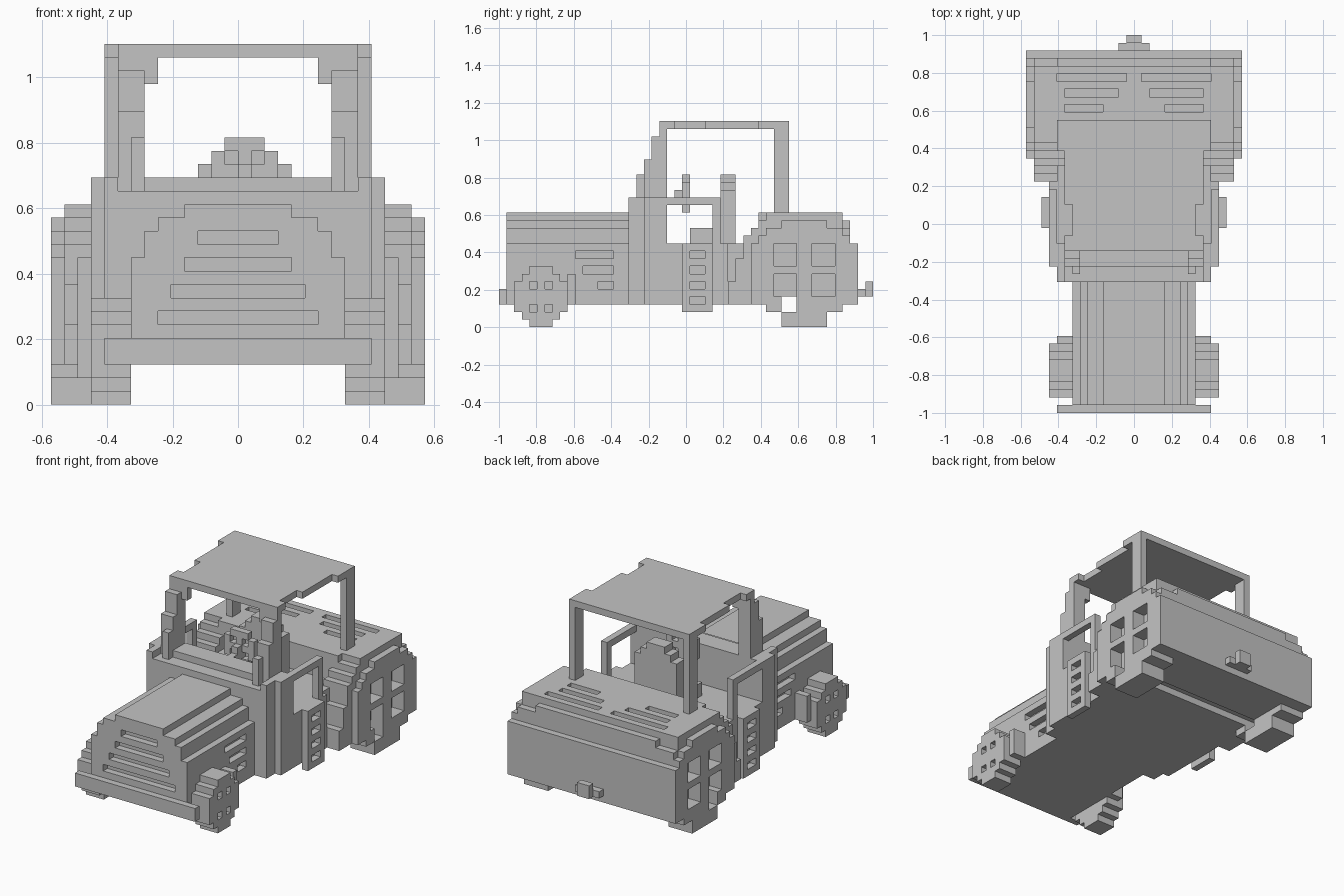
import bpy, bmesh, math
from mathutils import Vector

cube = bpy.data.objects.get("Cube")
if cube:
    bpy.data.objects.remove(cube, do_unlink=True)

V = 2 / 49                      # block size
GROUND = Vector((0, -1, 0))
BASE = Vector((0, -1, 3 * V))   # underside of the body

grey = bpy.data.materials.new("plain grey")
grey.use_nodes = True
COL = (0.55, 0.55, 0.55, 1)
grey.diffuse_color = COL
grey.node_tree.nodes["Principled BSDF"].inputs["Base Color"].default_value = COL


def cells(box):
    x0, x1, y0, y1, z0, z1 = box
    return {(x, y, z) for x in range(x0, x1) for y in range(y0, y1) for z in range(z0, z1)}


def part(name, adds, cuts=(), mirror=False, base=BASE):
    """Join block boxes (x0,x1,y0,y1,z0,z1), carve the cuts, keep only the outer skin."""
    solid = set().union(*map(cells, adds))
    for c in cuts:
        solid -= cells(c)
    if mirror:
        solid |= {(-1 - x, y, z) for x, y, z in solid}
    bm = bmesh.new()
    verts = {}

    def vert(p):
        if p not in verts:
            verts[p] = bm.verts.new(base + Vector(p) * V)
        return verts[p]

    for c in solid:
        for axis in range(3):
            for side in (0, 1):
                n = list(c)
                n[axis] += 2 * side - 1
                if tuple(n) in solid:
                    continue
                u, w = (axis + 1) % 3, (axis + 2) % 3
                loop = []
                for du, dw in ((0, 0), (1, 0), (1, 1), (0, 1)):
                    p = list(c)
                    p[axis] += side
                    p[u] += du
                    p[w] += dw
                    loop.append(vert(tuple(p)))
                bm.faces.new(loop if side else loop[::-1])
    bmesh.ops.dissolve_limit(bm, angle_limit=math.radians(1), verts=bm.verts, edges=bm.edges)
    me = bpy.data.meshes.new(name)
    bm.to_mesh(me)
    bm.free()
    me.materials.append(grey)
    ob = bpy.data.objects.new(name, me)
    bpy.context.collection.objects.link(ob)


def sym(half, y0, y1, z0, z1):
    return (-half, half, y0, y1, z0, z1)


def both(x0, x1, *rest):
    return [(x0, x1, *rest), (-x1, -x0, *rest)]


# Bumper
part("front_bumper", [sym(10, 0, 1, 0, 2)])

# Hood with stepped shoulders, grille slots and side vents
grille = [sym(h, 1, 2, z, z + 1) for h, z in ((3, 9), (4, 7), (5, 5), (6, 3))]
vents = []
for y, z in ((10, 6), (11, 4), (13, 2)):
    vents += both(7, 8, y, 15, z, z + 1)
part("hood", [sym(8, 1, 17, 0, 8), sym(7, 1, 17, 8, 10), sym(6, 1, 17, 10, 11),
              sym(4, 1, 17, 11, 12)], grille + vents)

# Firewall, dash and cab floor
part("cab_base", [sym(10, 17, 19, 0, 14), sym(11, 19, 22, 0, 14), sym(11, 22, 30, 0, 8)],
     [sym(9, 17, 19, 13, 14)])

# Rear body with stepped back edge, deck slots and an axle channel underneath
slots = []
for x0, x1, y in ((1, 10, 43), (2, 9, 41), (4, 9, 39)):
    slots += both(x0, x1, y, y + 1, 11, 12)
part("rear_body", [sym(10, 30, 47, 0, 8), sym(10, 34, 46, 8, 11), sym(10, 34, 45, 11, 12)],
     slots + [sym(10, 37, 39, 0, 1)])

# Rear fenders climbing in steps over the wheels
steps = ((30, 3), (31, 6), (32, 9), (33, 10), (34, 11))
fender = [(9, 13, y, y + 1, 0, top) for y, top in steps]
fender += [(10, 13, 35, 45, 10, 12), (10, 13, 45, 46, 8, 10), (10, 13, 46, 47, 0, 8)]
part("rear_fenders", fender, mirror=True)

# Door frames and slotted boarding steps
part("door_frames", [(10, 11, 22, 29, 8, 14)], [(10, 11, 22, 28, 8, 13)], mirror=True)
part("boarding_steps", [(11, 12, 24, 28, -1, 8)],
     [(11, 12, 25, 27, z, z + 1) for z in (0, 2, 4, 6)], mirror=True)

# Sloping windshield pillars with corner brackets, and rear pillars
part("windshield_pillars", [(7, 8, 18, 19, 13, 17), (7, 9, 19, 20, 14, 19),
                            (7, 9, 20, 21, 14, 22), (7, 9, 21, 22, 14, 23),
                            (6, 7, 21, 22, 21, 23)], mirror=True)
part("rear_pillars", [(9, 10, 36, 38, 12, 23)], mirror=True)

# Roof, narrowed in steps along its sides
part("roof", [sym(h, y0, y1, 23, 24)
              for h, y0, y1 in ((9, 21, 23), (8, 23, 27), (9, 27, 34), (10, 34, 38))])

# Seat with a stepped backrest
part("seat", [(-3, 4, 25, 29, 8, 10), (-3, 4, 29, 31, 8, 15), (-2, 3, 29, 31, 15, 16),
              (-1, 2, 29, 31, 16, 17)])

# Steering wheel and column
part("steering_wheel", [(-1, 2, 24, 25, 12, 17), (-2, 3, 24, 25, 13, 16),
                        (0, 1, 23, 24, 13, 15), (0, 1, 22, 23, 13, 14)],
     [(x, x + 1, 24, 25, z, z + 1) for x in (-1, 1) for z in (13, 15)])

# Tow hitch
part("hitch", [sym(2, 47, 48, 1, 2), sym(1, 48, 49, 1, 3)])

# Front wheels: round stack of rows, recessed face with a cross hub
rows = (3, 5, 7, 7, 7, 7, 5, 3)
tyre = [(8, 11, 2 + (7 - w) // 2, 2 + (7 + w) // 2, z, z + 1) for z, w in enumerate(rows)]
tyre.append((8, 10, 9, 10, 3, 7))
recess = [(10, 11, y, y + 1, z, z + 1) for y in (4, 6) for z in (2, 5)]
part("front_wheels", tyre, recess, mirror=True, base=GROUND)

# Rear wheels: wide rows, deep pockets around a raised cross hub
half = (3, 3, 5, 7, 7, 7, 7, 7, 7, 7, 7, 6, 5, 3)
tyre = [(10, 14, 40 - h, 40 + h, z, z + 1) for z, h in enumerate(half)]
pockets = [(12, 14, y, y + 3, z, z + 3) for y in (36, 41) for z in (4, 8)]
part("rear_wheels", tyre, pockets + [(10, 14, 37, 39, 2, 4)], mirror=True, base=GROUND)
